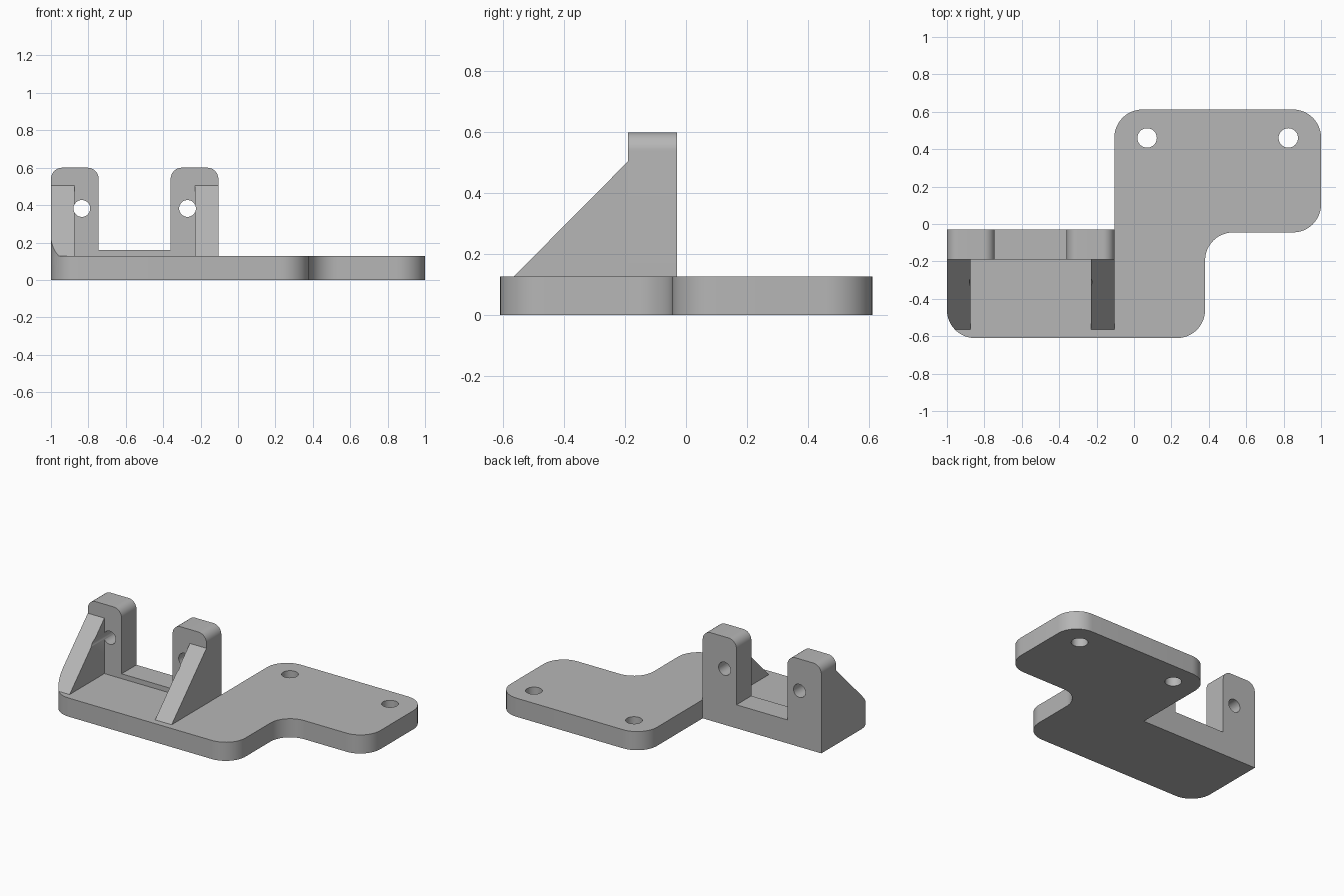
import bpy, bmesh, math
from mathutils import Vector

cube = bpy.data.objects.get("Cube")
if cube:
    bpy.data.objects.remove(cube, do_unlink=True)

grey = bpy.data.materials.new("plain_grey")
grey.use_nodes = True
colour = (0.47, 0.47, 0.47, 1)
grey.diffuse_color = colour
grey.node_tree.nodes["Principled BSDF"].inputs["Base Color"].default_value = colour

PLATE_TOP = 0.127


def fillet(corners, steps=12):
    """Outline from (u, v, radius) right-angle corners; radius 0 stays sharp."""
    out = []
    for i, (u, v, r) in enumerate(corners):
        p = Vector((u, v))
        if not r:
            out.append(p)
            continue
        a = (Vector(corners[i - 1][:2]) - p).normalized()
        b = (Vector(corners[(i + 1) % len(corners)][:2]) - p).normalized()
        centre = p + (a + b) * r
        for k in range(steps + 1):
            t = k / steps * math.pi / 2
            out.append(centre - b * r * math.cos(t) - a * r * math.sin(t))
    return out


def circle(u, v, r, n=32):
    return [Vector((u + r * math.cos(k * math.tau / n), v + r * math.sin(k * math.tau / n)))
            for k in range(n)]


def prism(name, outline, axis, lo, hi):
    """Extrude a 2D outline along an axis from lo to hi."""
    place = {"x": lambda p, d: (d, p.x, p.y),
             "y": lambda p, d: (p.x, d, p.y),
             "z": lambda p, d: (p.x, p.y, d)}[axis]
    bm = bmesh.new()
    face = bm.faces.new([bm.verts.new(place(p, lo)) for p in outline])
    ext = bmesh.ops.extrude_face_region(bm, geom=[face])
    move = Vector(place(Vector((0, 0)), hi - lo))
    bmesh.ops.translate(bm, vec=move,
                        verts=[g for g in ext["geom"] if isinstance(g, bmesh.types.BMVert)])
    bmesh.ops.recalc_face_normals(bm, faces=bm.faces)
    mesh = bpy.data.meshes.new(name)
    bm.to_mesh(mesh)
    bm.free()
    mesh.materials.append(grey)
    ob = bpy.data.objects.new(name, mesh)
    bpy.context.collection.objects.link(ob)
    return ob


def combine(target, other, operation):
    """Apply a boolean to the target and discard the other part."""
    mod = target.modifiers.new("join", "BOOLEAN")
    mod.operation, mod.object, mod.solver = operation, other, "EXACT"
    bpy.context.view_layer.objects.active = target
    bpy.ops.object.modifier_apply(modifier=mod.name)
    bpy.data.objects.remove(other, do_unlink=True)


# Base plate with rounded corners and one inner fillet
R = 0.15
plate_outline = fillet([(-1, -0.61, R), (0.38, -0.61, R), (0.38, -0.045, R), (1, -0.045, R),
                        (1, 0.612, R), (-0.105, 0.612, R), (-0.105, -0.03, 0), (-1, -0.03, 0)])
body = prism("mounting_bracket", plate_outline, "z", 0, PLATE_TOP)

# Upright U-shaped wall with two rounded posts
T = 0.06
wall = fillet([(-1, 0, 0), (-0.105, 0, 0), (-0.105, 0.6, T), (-0.36, 0.6, T),
               (-0.36, 0.16, 0), (-0.745, 0.16, 0), (-0.745, 0.6, T), (-1, 0.6, T)])
combine(body, prism("upright_wall", wall, "y", -0.19, -0.03), "UNION")

# Sloping gussets, trimmed to the rounded plate edge
slope = [Vector(p) for p in ((-0.565, PLATE_TOP), (-0.565, 0.08), (-0.15, 0.08),
                             (-0.15, 0.505), (-0.19, 0.505))]
for x0, x1 in ((-1.05, -0.875), (-0.23, -0.105)):
    gusset = prism("gusset", slope, "x", x0, x1)
    combine(gusset, prism("trim", plate_outline, "z", -0.1, 1), "INTERSECT")
    combine(body, gusset, "UNION")

# Screw holes in the plate and pin holes through the posts
for x in (0.07, 0.825):
    combine(body, prism("screw_hole", circle(x, 0.46, 0.052), "z", -0.1, 0.3), "DIFFERENCE")
for x in (-0.835, -0.27):
    combine(body, prism("pin_hole", circle(x, 0.382, 0.045), "y", -0.8, 0.1), "DIFFERENCE")

# Smooth curved walls, keep real edges sharp
bpy.ops.object.select_all(action="DESELECT")
body.select_set(True)
bpy.context.view_layer.objects.active = body
bpy.ops.object.shade_smooth_by_angle(angle=math.radians(30))
